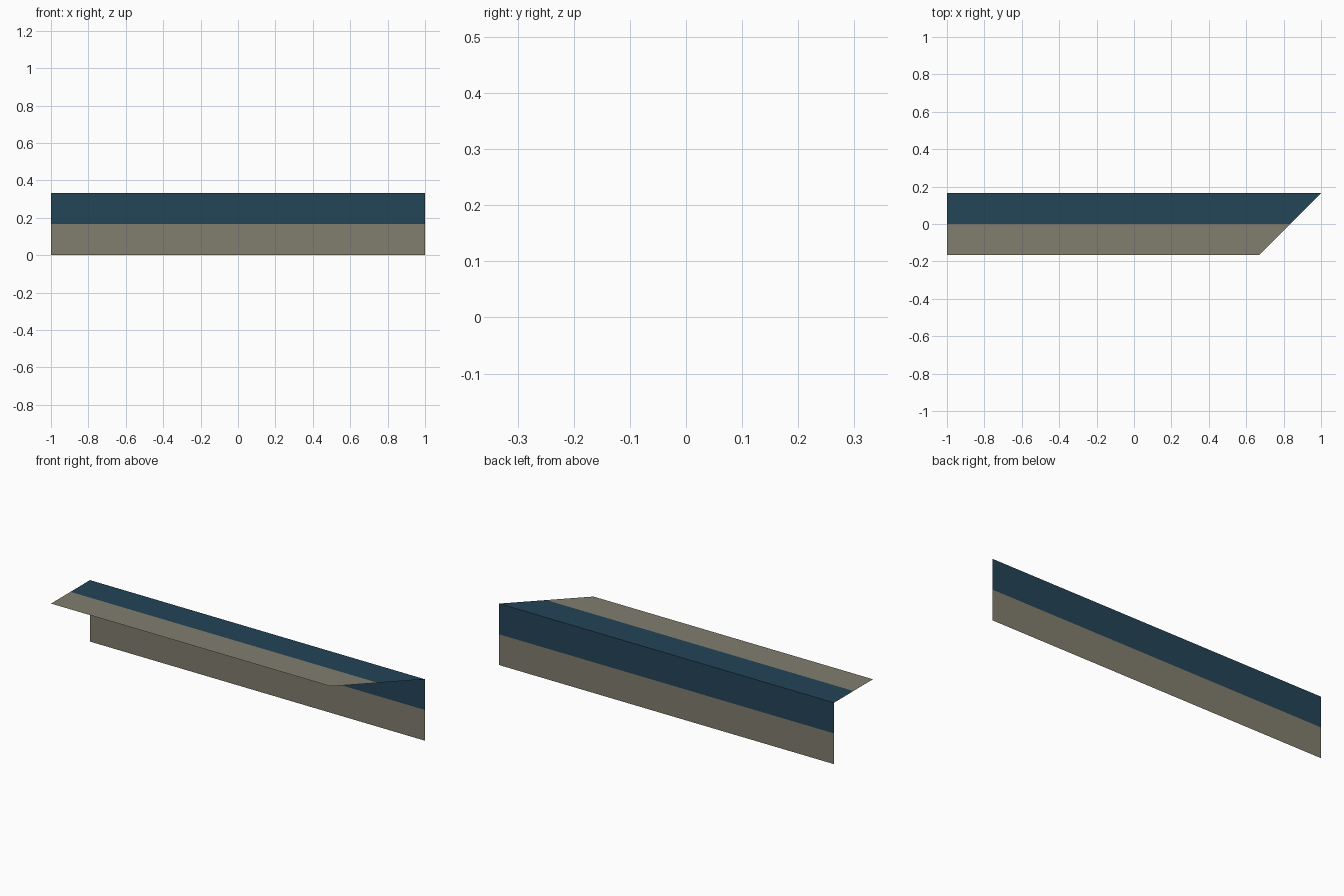
import bpy

if "Cube" in bpy.data.objects:
    bpy.data.objects.remove(bpy.data.objects["Cube"])


def material(name, rgb):
    m = bpy.data.materials.new(name)
    m.diffuse_color = (*rgb, 1.0)
    m.use_nodes = True
    m.node_tree.nodes["Principled BSDF"].inputs["Base Color"].default_value = m.diffuse_color
    return m


blue = material("dark_blue", (0.0176, 0.058, 0.096))
tan = material("grey_tan", (0.219, 0.207, 0.157))

W = 0.3315      # band width
H = W / 2       # each colour covers half of the band


def band(name, place, mitre):
    """Thin sheet of two colour strips; place(x, t) maps distance t from the lower/front edge."""
    verts = []
    for t in (0, H, W):
        verts += [place(-1, t), place(1 - (W - t) * mitre, t)]
    mesh = bpy.data.meshes.new(name)
    mesh.from_pydata(verts, [], [(0, 1, 3, 2), (2, 3, 5, 4)])
    mesh.materials.append(tan)
    mesh.materials.append(blue)
    mesh.polygons[1].material_index = 1
    ob = bpy.data.objects.new(name, mesh)
    bpy.context.collection.objects.link(ob)
    return ob


# Upright sheet at the back, square ends
band("upright_panel", lambda x, t: (x, H, t), 0)
# Flat sheet on top, right end cut at 45 degrees
band("top_panel", lambda x, t: (x, t - H, W), 1)
